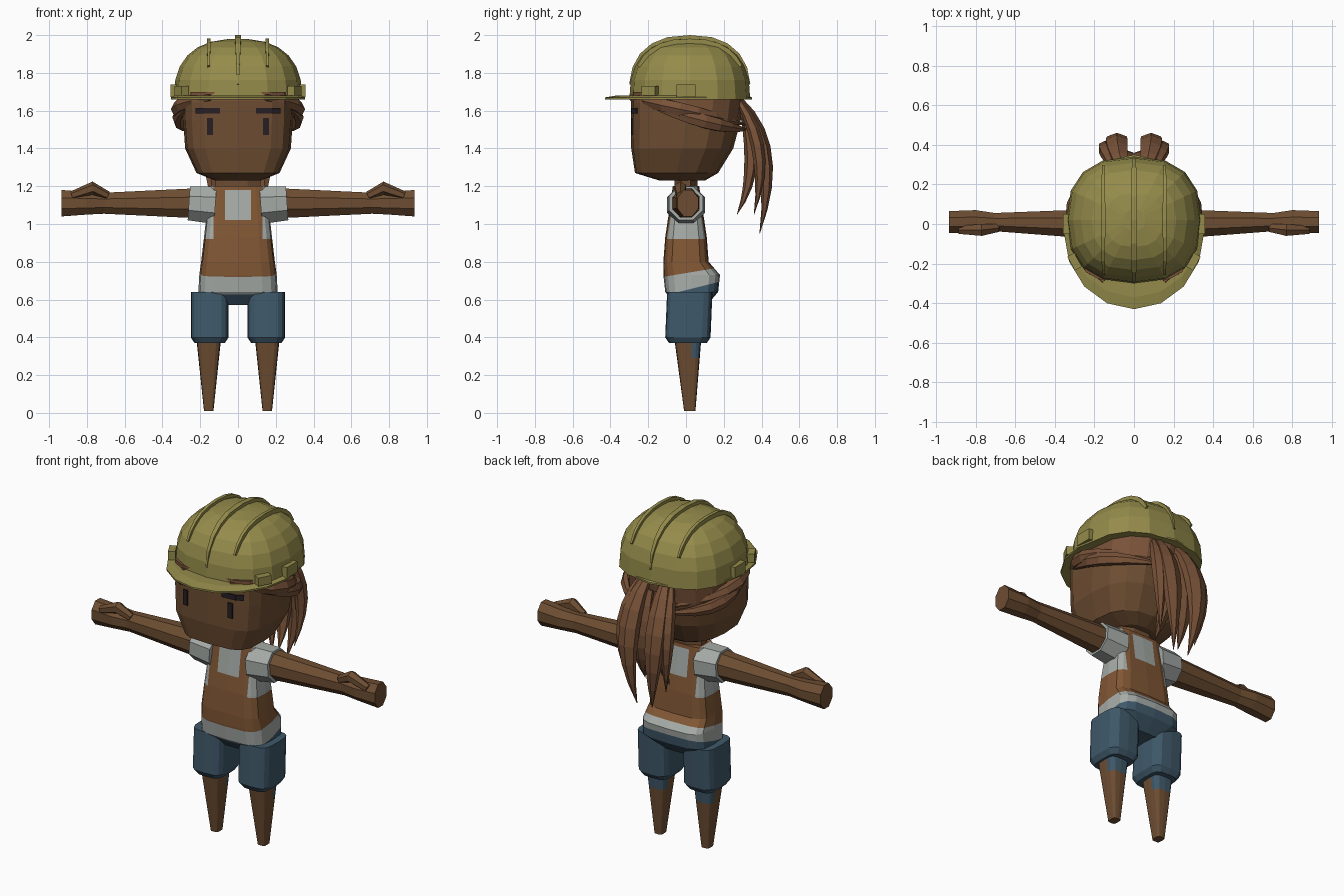
import bpy, bmesh, math
from mathutils import Vector

cube = bpy.data.objects.get("Cube")
if cube:
    bpy.data.objects.remove(cube, do_unlink=True)


def material(name, red, green, blue):
    colour = (red, green, blue, 1)
    mat = bpy.data.materials.new(name)
    mat.use_nodes = True
    mat.diffuse_color = colour
    mat.node_tree.nodes["Principled BSDF"].inputs["Base Color"].default_value = colour
    return mat


SKIN = material("skin_brown", .155, .075, .032)
HAIR = material("hair_brown", .19, .085, .04)
VEST = material("vest_orange_brown", .22, .095, .035)
SHIRT = material("shirt_grey", .38, .41, .39)
BLUE = material("shorts_blue", .05, .1, .145)
YELLOW = material("helmet_yellow", .3, .26, .07)
DARK = material("eye_dark", .02, .013, .017)

X, Y, Z = Vector((1, 0, 0)), Vector((0, 1, 0)), Vector((0, 0, 1))


def finish(name, bm, mats, rule=None, cuts=()):
    """Cut along planes, colour faces by a rule and make the object."""
    bmesh.ops.recalc_face_normals(bm, faces=bm.faces)
    for point, normal in cuts:
        geom = bm.verts[:] + bm.edges[:] + bm.faces[:]
        bmesh.ops.bisect_plane(bm, geom=geom, plane_co=point, plane_no=normal)
    if rule:
        for face in bm.faces:
            face.material_index = mats.index(rule(face.calc_center_median()))
    mesh = bpy.data.meshes.new(name)
    bm.to_mesh(mesh)
    bm.free()
    for mat in mats:
        mesh.materials.append(mat)
    obj = bpy.data.objects.new(name, mesh)
    bpy.context.collection.objects.link(obj)
    return obj


def bridge(rings):
    """Join closed rings with quads and cap both ends."""
    bm = bmesh.new()
    loops = [[bm.verts.new(point) for point in ring] for ring in rings]
    for low, high in zip(loops, loops[1:]):
        for i in range(len(low)):
            bm.faces.new((low[i - 1], low[i], high[i], high[i - 1]))
    bm.faces.new(loops[0])
    bm.faces.new(loops[-1])
    return bm


def bend(value, power):
    """Superellipse coordinate: higher powers give squarer corners."""
    return math.copysign(abs(value) ** (2 / power), value)


def stack(name, sections, mats, front, back, rule=None, cuts=(), centre=0):
    """Stack level outlines given as height, half width, middle y and half depth."""
    rings = []
    for height, wide, middle, deep in sections:
        ring = []
        for k in range(16):
            angle = math.tau * k / 16
            power = back if math.sin(angle) > 0 else front
            ring.append((centre + wide * bend(math.cos(angle), power),
                         middle + deep * bend(math.sin(angle), power), height))
        rings.append(ring)
    return finish(name, bridge(rings), mats, rule, cuts)


def sweep(name, path, sizes, ref, mat, sides=8, mirror=1):
    """Sweep a section along a path; sizes are half extents along ref and across it."""
    path = [Vector(p) for p in path]
    rings = []
    for i, (point, (wide, thick)) in enumerate(zip(path, sizes)):
        along = (path[min(i + 1, len(path) - 1)] - path[max(i - 1, 0)]).normalized()
        side = (ref - along * ref.dot(along)).normalized()
        across = along.cross(side)
        ring = []
        for k in range(sides):
            angle = math.tau * (k + .5) / sides
            offset = side * wide * math.cos(angle) + across * thick * math.sin(angle)
            spot = point + offset / math.cos(math.pi / sides)
            ring.append((spot.x * mirror, spot.y, spot.z))
        rings.append(ring)
    return finish(name, bridge(rings), [mat], None)


def strand(name, start, control, end, wide, thick, ref, mirror):
    """Hair lock along a curve, swelling in the middle and thin at the tip."""
    start, control, end = Vector(start), Vector(control), Vector(end)
    path, sizes = [], []
    for k in range(8):
        t = k / 7
        path.append(start.lerp(control, t).lerp(control.lerp(end, t), t))
        swell = math.sin(math.pi * (.15 + .84 * t))
        sizes.append((wide * swell, thick * swell))
    sweep(name, path, sizes, ref, HAIR, 6, mirror)


def box(name, spot, size, mat, turn, mirror):
    bm = bmesh.new()
    bmesh.ops.create_cube(bm, size=1)
    bmesh.ops.scale(bm, vec=size, verts=bm.verts)
    obj = finish(name, bm, [mat])
    obj.location = (spot[0] * mirror, spot[1], spot[2])
    obj.rotation_euler.z = turn * mirror


# Torso: seat, shirt hem and vest with pale panels
def torso_colour(c):
    across = abs(c.x)
    if c.z < .65 + c.y / 4:
        return BLUE
    if c.z < .74 + c.y / 6:
        return SHIRT
    side_panel = across > .13 and c.z > .92
    square_panel = across < .07 and 1.02 < c.z < 1.18
    return SHIRT if side_panel or square_panel else VEST


torso_cuts = [(Z * .65, Z - Y / 4), (Z * .74, Z - Y / 6)]
torso_cuts += [(Z * height, Z) for height in (.92, 1.02, 1.18)]
torso_cuts += [(X * offset * s, X) for offset in (.07, .13) for s in (1, -1)]
stack("torso", [(.57, .1, .03, .08), (.64, .21, .03, .14), (.73, .205, .03, .15),
                (.8, .195, 0, .12), (.93, .18, 0, .11), (1.2, .15, 0, .07)],
      [BLUE, SHIRT, VEST], 4, 4, torso_colour, torso_cuts)
sweep("neck", [Z * 1.15, Z * 1.27], [(.12, .06)] * 2, X, SKIN)

# Head, with the hairline cut across it
stack("head", [(1.23, .12, -.02, .12), (1.27, .22, -.05, .22), (1.4, .28, -.02, .27),
               (1.55, .29, 0, .29), (1.7, .29, .01, .3)],
      [SKIN, HAIR], 4, 2.5, lambda c: HAIR if c.z > 1.58 - c.y / 4 else SKIN,
      [(Z * 1.58, Z + Y / 4)])

# Helmet: domed shell and brim
RIM, RISE, ROUND = 1.66, .32, 2.5
shell = []
for k in range(7):
    angle = math.radians(14 * k)
    shrink = bend(math.cos(angle), ROUND)
    shell.append((RIM + RISE * bend(math.sin(angle), ROUND), .34 * shrink, .02, RISE * shrink))
stack("helmet_shell", shell, [YELLOW], ROUND, ROUND)
stack("helmet_brim", [(RIM, .355, -.04, .39), (RIM + .01, .355, -.04, .39),
                      (RIM + .02, .34, -.02, .35)], [YELLOW], 2, 2)


def ridge(name, offset, step, wide, mirror=1):
    """Raised rib running front to back over the shell."""
    radius = RISE * (1 - (offset / .34) ** ROUND) ** (1 / ROUND)
    path, sizes = [], []
    for k in range(-5, 6):
        angle = math.radians(step * k)
        rise = bend(math.cos(angle), ROUND)
        path.append((offset, .02 + radius * bend(math.sin(angle), ROUND), RIM + radius * rise))
        sizes.append((wide * rise, .02 * rise))
    sweep(name, path, sizes, X, YELLOW, 4, mirror)


ridge("helmet_centre_ridge", 0, 16, .016)

for s, side in ((1, "left_"), (-1, "right_")):
    # Helmet ribs and strap clips
    ridge(side + "helmet_ridge", .155, 12, .01, s)
    box(side + "helmet_clip", (.34, 0, 1.705), (.035, .1, .065), YELLOW, 0, s)
    box(side + "helmet_front_clip", (.3, -.19, 1.705), (.04, .08, .05), YELLOW, -.5, s)

    # Face details
    box(side + "eye", (.148, -.284, 1.515), (.03, .009, .09), DARK, .06, s)
    box(side + "eyebrow", (.14, -.284, 1.6), (.09, .009, .03), DARK, .06, s)
    box(side + "eyebrow_tip", (.2, -.272, 1.6), (.05, .009, .03), DARK, .5, s)

    # Swept side hair and ponytail locks
    strand(side + "upper_side_hair", (.15, -.29, 1.67), (.54, 0, 1.6), (.04, .34, 1.52),
           .035, .03, Z, s)
    strand(side + "lower_side_hair", (.27, -.18, 1.63), (.44, .2, 1.5), (.04, .33, 1.5),
           .035, .025, Z, s)
    strand(side + "outer_ponytail", (.06, .28, 1.66), (.12, .5, 1.4), (.05, .39, .95),
           .055, .035, X, s)
    strand(side + "inner_ponytail", (.03, .3, 1.6), (.06, .4, 1.3), (.08, .27, 1.05),
           .05, .03, X, s)
    strand(side + "side_ponytail", (.1, .28, 1.65), (.18, .45, 1.4), (.12, .36, 1.05),
           .035, .03, X, s)

    # Sleeve, arm and hand
    sweep(side + "sleeve", [(.12, 0, 1.1), (.26, 0, 1.11)], [(.1, .1), (.09, .09)], Y, SHIRT, 8, s)
    sweep(side + "arm", [(.2, 0, 1.11), (.72, .01, 1.11)], [(.075, .08), (.045, .055)], Y, SKIN, 8, s)
    sweep(side + "hand", [(.7, .01, 1.11), (.8, .01, 1.11), (.935, .01, 1.11)],
          [(.045, .055), (.06, .06), (.055, .07)], Y, SKIN, 8, s)
    sweep(side + "thumb", [(.69, -.02, 1.15), (.77, -.03, 1.19), (.88, -.03, 1.15)],
          [(.02, .02), (.03, .03), (.02, .02)], Y, SKIN, 6, s)

    # Shorts leg and calf, with the lining showing behind the knee
    stack(side + "shorts_leg", [(.37, .08, .01, .1), (.4, .1, .01, .12), (.64, .1, .02, .12)],
          [BLUE], 4, 4, centre=.15 * s)
    stack(side + "calf", [(.01, .025, .02, .03), (.38, .064, .01, .07)], [SKIN, BLUE], 4, 4,
          lambda c: BLUE if c.z > .29 and c.y > .03 else SKIN,
          [(Z * .29, Z), (Y * .03, Y)], .155 * s)
